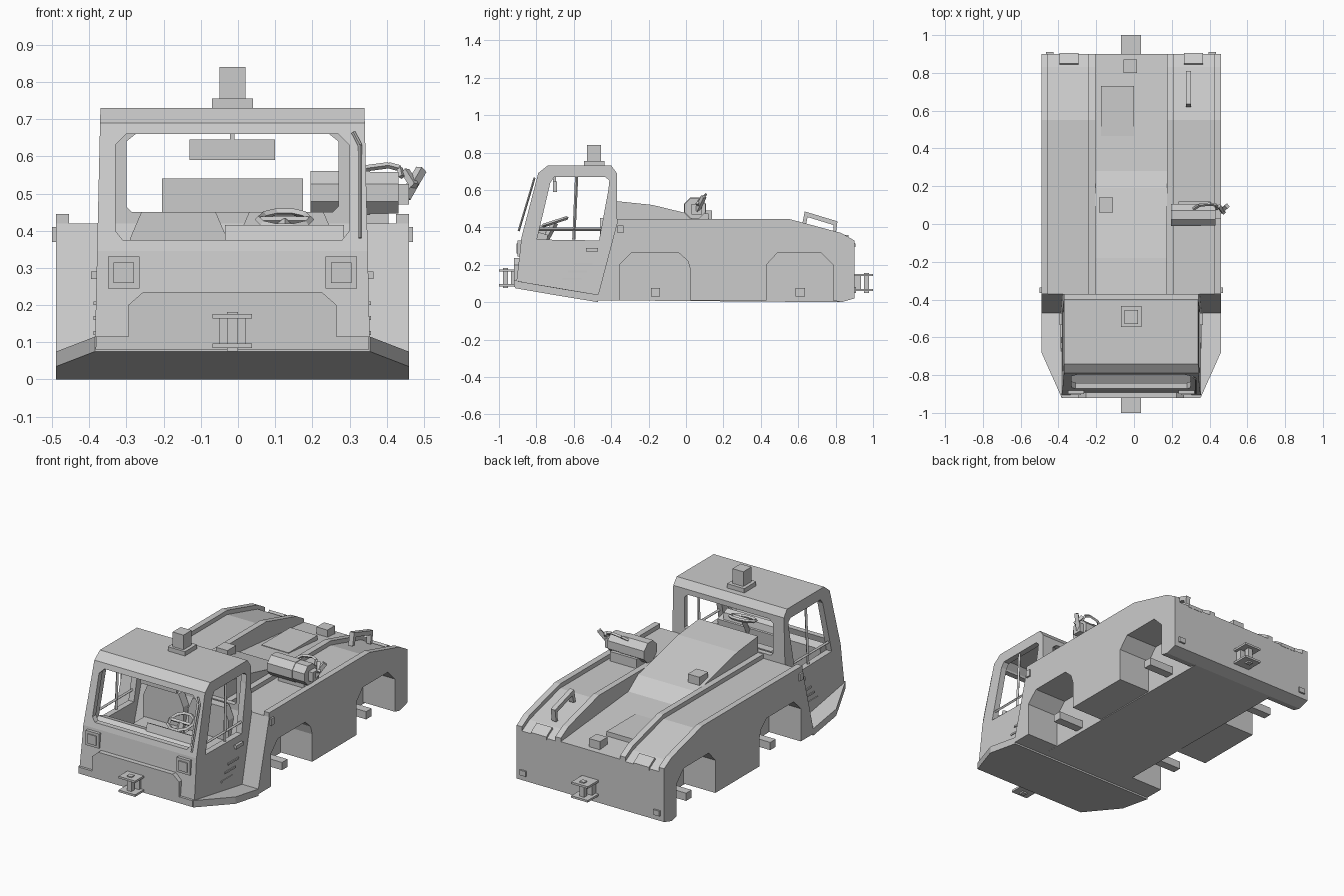
import bpy, bmesh, math
from mathutils import Vector

if "Cube" in bpy.data.objects:
    bpy.data.objects.remove(bpy.data.objects["Cube"])

CX = -0.015  # symmetry plane of the vehicle body


def make(name, rings):
    """Solid from two matching rings of points."""
    me = bpy.data.meshes.new(name)
    bm = bmesh.new()
    a, b = [[bm.verts.new(p) for p in r] for r in rings]
    bm.faces.new(a)
    bm.faces.new(b[::-1])
    for i in range(len(a)):
        j = (i + 1) % len(a)
        bm.faces.new((a[i], b[i], b[j], a[j]))
    bmesh.ops.recalc_face_normals(bm, faces=bm.faces)
    bm.to_mesh(me)
    bm.free()
    ob = bpy.data.objects.new(name, me)
    ob.location.x = CX
    bpy.context.collection.objects.link(ob)
    return ob


def prism(name, prof, x0, x1):
    """Side profile (y, z) extruded across x."""
    return make(name, [[(x, y, z) for y, z in prof] for x in (x0, x1)])


def panel(name, prof, y0, y1):
    """Front profile (x, z) extruded along y."""
    return make(name, [[(x, y, z) for x, z in prof] for y in (y0, y1)])


def box(name, x0, x1, y0, y1, z0, z1):
    return prism(name, [(y0, z0), (y1, z0), (y1, z1), (y0, z1)], x0, x1)


def bar(name, p, q, w):
    """Square rod between two points."""
    p, q = Vector(p), Vector(q)
    d = (q - p).normalized()
    u = d.orthogonal().normalized() * w / 2
    v = d.cross(u)
    return make(name, [[c + u + v, c + u - v, c - u - v, c - u + v] for c in (p, q)])


def both(fn, name, prof, x0, x1):
    for s, side in ((-1, "left"), (1, "right")):
        fn(side + "_" + name, prof, s * x0, s * x1)


def both_box(name, x0, x1, *r):
    for s, side in ((-1, "left"), (1, "right")):
        box(side + "_" + name, s * x0, s * x1, *r)


def sym(half):
    return half + [(-x, z) for x, z in half[::-1]]


# chassis and sloping central hood
prism("hood", [(-.47, .01), (.83, .0), (.9, .02), (.9, .31), (.28, .365), (.19, .43),
               (-.18, .52), (-.37, .54), (-.37, .42), (-.47, .04)], -.19, .19)
box("hood_panel", -.16, .015, .465, .73, .3, .352)
box("rear_hood_box", -.04, .03, .8, .87, .3, .36)
box("hump_box", -.17, -.095, .06, .14, .44, .49)

# side pods, outer parts have both wheel arches in the profile
top = [(.9, .305), (.83, .345), (.55, .42), (-.37, .42), (-.47, .04)]
both(prism, "pod_inner", [(-.47, .01), (.83, 0), (.9, .02)] + top, .19, .27)
arches = [(-.47, .01), (-.355, .01), (-.355, .2), (-.29, .265), (-.04, .265), (.01, .22),
          (.025, .17), (.025, .01), (.43, .01), (.43, .2), (.49, .265), (.72, .265),
          (.785, .2), (.785, .01), (.83, 0), (.9, .02)]
both(prism, "pod_outer", arches + top, .27, .475)
ridge = [(-.37, .42), (.55, .42), (.83, .345), (.9, .305), (.9, .33), (.83, .37), (.55, .445), (-.37, .445)]
both(prism, "outer_ridge", ridge, .44, .475)
both(prism, "inner_ridge", ridge, .19, .225)
both(prism, "tail_lamp", [(.84, .33), (.905, .295), (.905, .315), (.85, .35)], .28, .38)
for y in (-.163, .61):
    both_box("axle_stub", .25, .43, y - .025, y + .025, .03, .075)
both_box("side_marker", .47, .485, -.365, -.335, .37, .41)
both_box("rear_corner_lamp", .41, .45, .895, .91, .05, .08)

# tapered front step, underside rising toward the nose
plan = sym([(.475, -.47), (.475, -.68), (.37, -.915)])
rise = lambda y: max(0, .075 * (-.48 - y) / .435)
make("front_step", [[(x, y, rise(y) + t) for x, y in plan] for t in (0, .04)])


# hollow cab with tapered sides
def cab_shape(name, prof, inset):
    w = lambda z: .37 - .023 * (z - .08) - inset
    return make(name, [[(s * w(z), y, z) for y, z in prof] for s in (-1, 1)])


cab = cab_shape("cab", [(-.91, .08), (-.89, .25), (-.88, .345), (-.79, .69), (-.74, .73), (-.4, .73),
                        (-.37, .69), (-.37, .42), (-.47, .04)], 0)
cutters = [
    cab_shape("cab_room", [(-.86, .16), (-.85, .34), (-.762, .67), (-.73, .7), (-.42, .7),
                           (-.4, .67), (-.4, .42), (-.47, .16)], .035),
    prism("side_window_cut", [(-.797, .335), (-.725, .64), (-.705, .668), (-.43, .668), (-.41, .65),
                              (-.415, .6), (-.465, .33)], -.6, .6),
    panel("windscreen_cut", sym([(.295, .375), (.315, .4), (.315, .63), (.285, .66)]), -1.1, -.6),
    panel("rear_window_cut", sym([(.27, .45), (.285, .465), (.285, .64), (.26, .66)]), -.6, -.2)]
for c in cutters:
    c.hide_render = True
    m = cab.modifiers.new(c.name, 'BOOLEAN')
    m.operation, m.solver, m.object = 'DIFFERENCE', 'EXACT', c
bpy.context.view_layer.update()
dg = bpy.context.evaluated_depsgraph_get()
cut = bpy.data.meshes.new_from_object(cab.evaluated_get(dg))
cab.modifiers.clear()
cab.data = cut
for c in cutters:
    bpy.data.objects.remove(c)

# door window bars, handles and vents
for s in (-1, 1):
    bar("window_rail", (s * .35, -.785, .39), (s * .35, -.45, .39), .012)
    bar("window_mullion", (s * .35, -.6, .335), (s * .345, -.585, .67), .012)
    box("door_handle", s * .355, s * .38, -.535, -.47, .27, .29)
    for i in range(3):
        box("door_vent", s * .36, s * .373, -.66 + .03 * i, -.56 + .03 * i, .12 + .04 * i, .13 + .04 * i)

# front panel and headlights
panel("front_plate", sym([(.368, .08), (.366, .115), (.28, .115), (.28, .2), (.24, .235)]), -.92, -.86)
both_box("headlight_frame", .25, .335, -.9, -.85, .245, .33)
both_box("headlight_lens", .265, .32, -.906, -.88, .26, .315)
bar("wiper", (.325, -.81, .665), (.343, -.82, .63), .008)
bar("wiper_arm", (.343, -.82, .63), (.343, -.895, .38), .008)

# towing hitches, front and rear
for n, s, z in (("front", -1, .13), ("rear", 1, .105)):
    ys = sorted((s * .89, s * 1.0))
    for dz in (-.04, .04):
        box(n + "_hitch_plate", -.053, .053, *ys, z + dz - .006, z + dz + .006)
    box(n + "_hitch_back", -.035, .035, *sorted((s * .89, s * .935)), z - .04, z + .04)
    box(n + "_hitch_pin", -.015, .015, s * .965 - .014, s * .965 + .014, z - .055, z + .052)

# roof beacon
box("beacon_base", -.055, .055, -.545, -.435, .725, .755)
box("beacon", -.035, .035, -.53, -.455, .755, .84)

# cab interior
box("rear_view_mirror", -.115, .115, -.71, -.69, .59, .645)
box("mirror_stem", -.006, .006, -.71, -.695, .59, .7)
prism("dashboard", [(-.855, .16), (-.76, .16), (-.74, .36), (-.79, .375), (-.845, .34)], -.33, .33)
prism("instrument_hood", [(-.8, .36), (-.745, .34), (-.755, .4), (-.785, .415)], -.02, .3)
for s in (-1, 1):
    panel("seat_back", [(s * .145 + x, z) for x, z in
                        ((-.13, .2), (.13, .2), (.13, .38), (.1, .45), (-.1, .45), (-.13, .38))], -.46, -.41)
    box("seat_base", s * .145 - .12, s * .145 + .12, -.64, -.45, .16, .26)
bar("steering_column", (.14, -.7, .425), (.14, -.77, .3), .025)
bar("steering_spoke", (.075, -.7, .428), (.205, -.7, .428), .014)
bpy.ops.mesh.primitive_torus_add(major_segments=10, minor_segments=4, major_radius=.07, minor_radius=.01,
                                 location=(.125, -.7, .43), rotation=(math.radians(18), 0, 0))
bpy.context.object.name = "steering_wheel"


# exhaust drum lying on the right pod
def octagon(r):
    return [(.048 + r * math.cos(math.radians(22.5 + 45 * i)),
             .502 + r * math.sin(math.radians(22.5 + 45 * i))) for i in range(8)]


prism("exhaust_drum", octagon(.063), .21, .37)
prism("exhaust_drum_end", octagon(.06), .37, .447)
box("drum_foot", .25, .42, .03, .12, .41, .475)
box("outlet_neck", .445, .475, .03, .085, .47, .525)
bar("outlet_blade_outer", (.465, .06, .49), (.508, .095, .565), .022)
bar("outlet_blade_inner", (.49, .06, .52), (.465, .095, .56), .018)
pipe = [(.33, .08, .55), (.36, .1, .568), (.42, .105, .576), (.45, .1, .568), (.455, .08, .545)]
for p, q in zip(pipe, pipe[1:]):
    bar("drum_pipe", p, q, .012)

# grab handle on the right pod
prism("grab_handle", [(.62, .41), (.635, .485), (.81, .432), (.8, .36), (.785, .36), (.79, .412),
                      (.65, .455), (.64, .41)], .29, .318)
